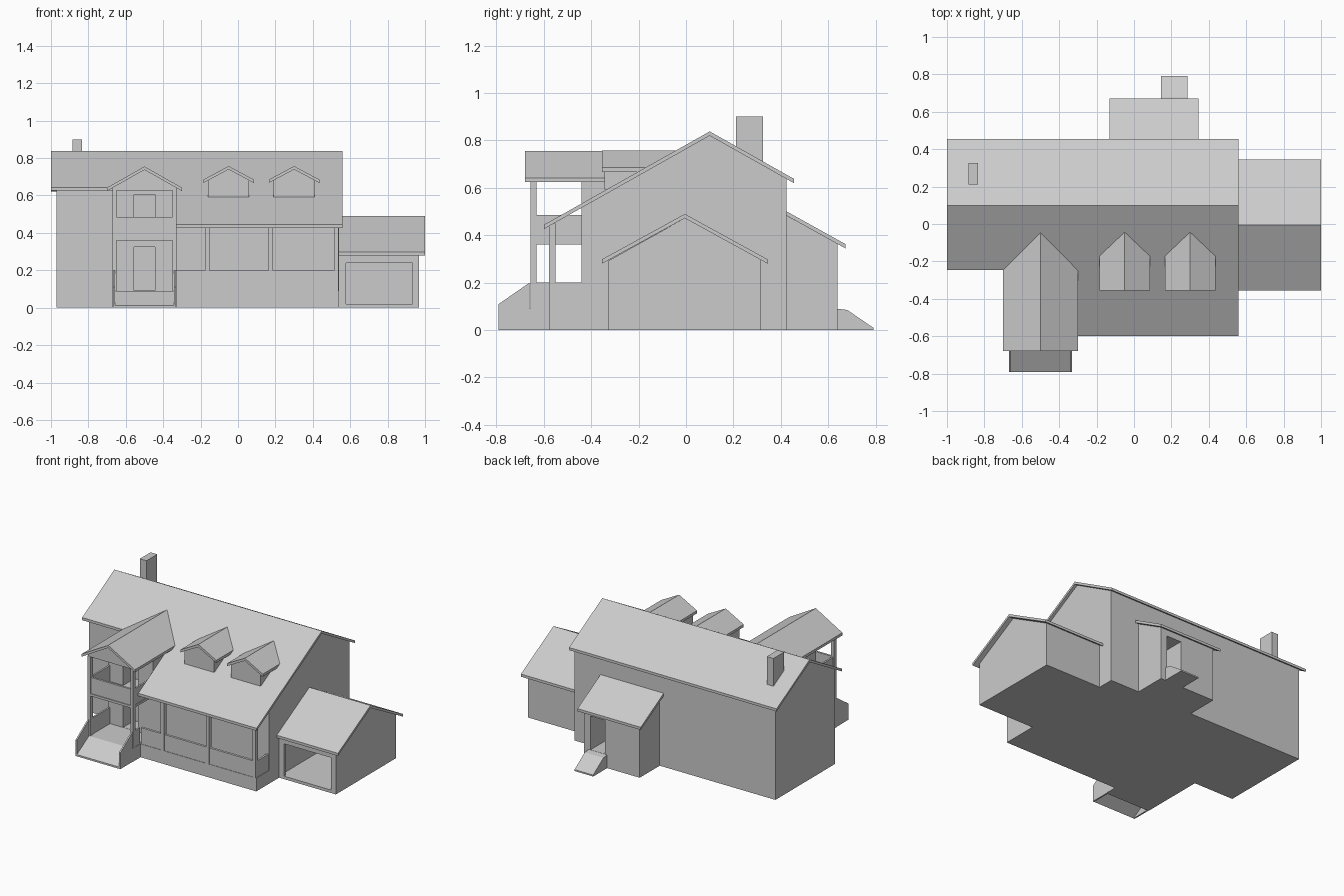
import bpy
import bmesh

if "Cube" in bpy.data.objects:
    bpy.data.objects.remove(bpy.data.objects["Cube"])

GREY = (0.6, 0.6, 0.6, 1)
mat = bpy.data.materials.new("light grey")
mat.use_nodes = True
mat.diffuse_color = GREY
shader = mat.node_tree.nodes["Principled BSDF"]
shader.inputs["Base Color"].default_value = GREY
shader.inputs["Roughness"].default_value = 0.9

RIDGE_Y, RIDGE_Z, PITCH, THICK = 0.1, 0.838, 0.563, 0.018


def roof_z(y):
    return RIDGE_Z - PITCH * abs(y - RIDGE_Y)


def roof_y(z):
    """Depth at which the front slope of the main roof reaches height z."""
    return RIDGE_Y - (RIDGE_Z - z) / PITCH


def prism(name, near, far):
    """Solid between two matching rings of points."""
    bm = bmesh.new()
    a = [bm.verts.new(p) for p in near]
    b = [bm.verts.new(p) for p in far]
    n = len(a)
    bm.faces.new(a)
    bm.faces.new(b[::-1])
    for i in range(n):
        j = (i + 1) % n
        bm.faces.new((a[i], b[i], b[j], a[j]))
    bmesh.ops.recalc_face_normals(bm, faces=bm.faces)
    mesh = bpy.data.meshes.new(name)
    bm.to_mesh(mesh)
    bm.free()
    mesh.materials.append(mat)
    ob = bpy.data.objects.new(name, mesh)
    bpy.context.collection.objects.link(ob)
    return ob


def along_x(name, profile, x0, x1):
    return prism(name, [(x0, y, z) for y, z in profile], [(x1, y, z) for y, z in profile])


def box(name, x0, x1, y0, y1, z0, z1):
    return along_x(name, [(y0, z0), (y1, z0), (y1, z1), (y0, z1)], x0, x1)


def cut(target, *bounds):
    """Cut a box-shaped opening out of a part."""
    cutter = box(target.name + "_opening", *bounds)
    cutter.hide_render = True
    cutter.hide_set(True)
    mod = target.modifiers.new("opening", "BOOLEAN")
    mod.operation = "DIFFERENCE"
    mod.solver = "EXACT"
    mod.object = cutter


def into_roof(name, profile, y_front):
    """Extrude an x-z profile backwards until it meets the main roof."""
    return prism(name, [(x, y_front, z) for x, z in profile],
                 [(x, max(roof_y(z), y_front + 0.001), z) for x, z in profile])


def chevron(left, top, right, t=THICK):
    pts = [left, top, right]
    return pts + [(u, z - t) for u, z in reversed(pts)]


def cross_gable(name, xc, half, ridge, eave, y_roof, wall_half, wall_base, y_wall):
    along = (ridge - eave) / half
    into_roof(name + "_roof", chevron((xc - half, eave), (xc, ridge), (xc + half, eave)), y_roof)
    shoulder = ridge - THICK - along * wall_half
    into_roof(name + "_gable", [(xc - wall_half, wall_base), (xc + wall_half, wall_base),
                                (xc + wall_half, shoulder), (xc, ridge - THICK),
                                (xc - wall_half, shoulder)], y_wall)


# Foundations and decks
FLOOR = 0.09
box("rear_foundation", -0.97, 0.54, -0.215, 0.425, 0, FLOOR)
box("front_foundation", -0.67, 0.54, -0.44, -0.215, 0, FLOOR)
box("porch_deck", -0.33, 0.54, -0.575, -0.44, 0, FLOOR)
box("entry_deck", -0.67, -0.33, -0.66, -0.44, 0, FLOOR)
box("annex_foundation", -0.1, 0.32, 0.425, 0.64, 0, FLOOR)


# Main walls
def house_profile(front):
    return [(front, FLOOR), (0.425, FLOOR), (0.425, roof_z(0.425) - THICK),
            (RIDGE_Y, RIDGE_Z - THICK), (front, roof_z(front) - THICK)]


along_x("left_walls", house_profile(-0.215), -0.97, -0.33)
along_x("right_walls", house_profile(-0.44), -0.33, 0.54)

# Main roof, longer over the porch
for name, front, x0, x1 in (("left_main_roof", -0.245, -1, -0.33),
                            ("right_main_roof", -0.6, -0.33, 0.56)):
    along_x(name, chevron((front, roof_z(front)), (RIDGE_Y, RIDGE_Z),
                          (0.455, roof_z(0.455))), x0, x1)
box("chimney", -0.885, -0.835, 0.21, 0.325, 0.66, 0.9)

# Entry tower with two doorways and a balcony
tower = box("tower_room", -0.67, -0.33, -0.44, -0.215, FLOOR, 0.637)
cut(tower, -0.555, -0.445, -0.46, -0.32, FLOOR + 0.001, 0.325)
cut(tower, -0.555, -0.445, -0.46, -0.32, 0.376, 0.605)
cross_gable("tower", -0.5, 0.2, 0.755, 0.642, -0.68, 0.17, 0.626, -0.655)
box("balcony_floor", -0.67, -0.33, -0.655, -0.44, 0.36, 0.376)
for side, x in (("right", -0.67), ("left", -0.35)):
    box(side + "_tower_post", x, x + 0.02, -0.657, -0.63, FLOOR, 0.63)
    box(side + "_balcony_rail", x + 0.004, x + 0.016, -0.63, -0.44, 0.376, 0.485)
box("front_balcony_rail", -0.65, -0.35, -0.65, -0.636, 0.376, 0.485)
box("right_entry_rail", -0.666, -0.654, -0.63, -0.44, FLOOR, 0.2)
box("left_entry_rail", -0.346, -0.334, -0.63, -0.575, FLOOR, 0.2)

# Entry ramp between sloping side walls
along_x("entry_ramp", [(-0.79, 0), (-0.66, 0.08), (-0.66, FLOOR), (-0.79, 0.012)], -0.66, -0.34)
for side, x in (("right", -0.668), ("left", -0.342)):
    along_x(side + "_ramp_wall", [(-0.79, 0), (-0.66, 0), (-0.66, 0.2), (-0.79, 0.11)], x, x + 0.01)

# Porch posts and rails
for i, x in enumerate((-0.165, 0.175, 0.525)):
    box("porch_post_%d" % (i + 1), x - 0.012, x + 0.012, -0.577, -0.55, FLOOR, 0.45)
box("front_porch_rail", -0.33, 0.52, -0.572, -0.556, FLOOR, 0.2)
box("side_porch_rail", 0.522, 0.536, -0.555, -0.44, FLOOR, 0.2)

# Dormers
for name, xc in (("right_dormer", -0.05), ("left_dormer", 0.3)):
    cross_gable(name, xc, 0.135, 0.757, 0.685, -0.355, 0.11, 0.592, -0.344)

# Garage, hollow behind a wide opening
garage = along_x("garage_walls", [(-0.33, 0), (0.315, 0), (0.315, 0.297), (-0.005, 0.472),
                                  (-0.33, 0.291)], 0.535, 0.967)
cut(garage, 0.577, 0.932, -0.35, -0.3, 0.02, 0.24)
cut(garage, 0.55, 0.95, -0.315, 0.3, 0.02, 0.27)
along_x("garage_roof", chevron((-0.355, 0.298), (-0.005, 0.49), (0.345, 0.298)), 0.538, 1)

# Rear annex with a doorway and ramp
annex = along_x("annex_walls", [(0.425, FLOOR), (0.64, FLOOR), (0.64, 0.363), (0.425, 0.482)],
                -0.1, 0.32)
cut(annex, 0.16, 0.27, 0.46, 0.66, FLOOR + 0.001, 0.32)
along_x("annex_roof", [(0.42, 0.503), (0.672, 0.363), (0.672, 0.345), (0.42, 0.485)], -0.13, 0.345)
along_x("rear_ramp", [(0.64, 0), (0.79, 0), (0.79, 0.01), (0.68, 0.085), (0.64, FLOOR)], 0.145, 0.285)
